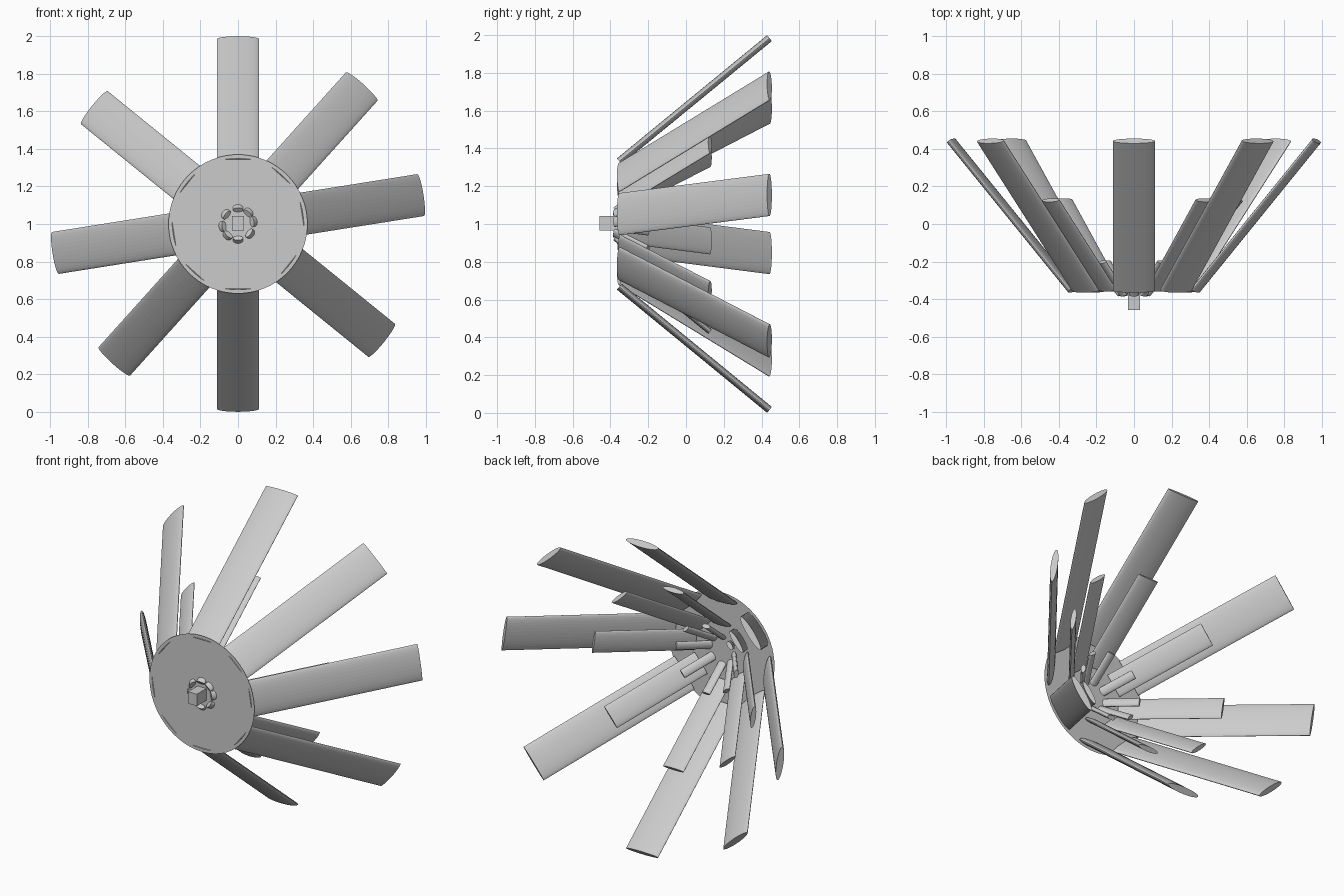
import bpy, math
from mathutils import Matrix, Vector

cube = bpy.data.objects.get("Cube")
if cube:
    bpy.data.objects.remove(cube, do_unlink=True)

gray = bpy.data.materials.new("plain_gray")
gray.use_nodes = True
gray.diffuse_color = (0.6, 0.6, 0.6, 1)
gray.node_tree.nodes["Principled BSDF"].inputs["Base Color"].default_value = (0.6, 0.6, 0.6, 1)

CENTER_Z = 1.0
DISC_Y = -0.363


def finish(name):
    ob = bpy.context.object
    ob.name = name
    ob.data.materials.append(gray)
    return ob


def petal(name, angle, start, end, width, thickness):
    """Flattened cylinder between two (radius, y) points, turned about the y axis."""
    radial = Vector((math.cos(angle), 0, math.sin(angle)))
    back = Vector((0, 1, 0))
    a = radial * start[0] + back * start[1]
    b = radial * end[0] + back * end[1]
    axis = (b - a).normalized()
    side = radial.cross(back)
    normal = axis.cross(side)
    bpy.ops.mesh.primitive_cylinder_add(vertices=32, radius=0.5, depth=1)
    ob = finish(name)
    frame = Matrix((side * width, normal * thickness, b - a)).transposed().to_4x4()
    frame.translation = (a + b) / 2 + Vector((0, 0, CENTER_Z))
    ob.data.transform(frame)


# Front disc
bpy.ops.mesh.primitive_circle_add(vertices=64, radius=0.37, fill_type="NGON",
                                  location=(0, DISC_Y, CENTER_Z),
                                  rotation=(math.pi / 2, 0, 0))
finish("front_disc")

# Centre block
bpy.ops.mesh.primitive_cube_add(size=1, location=(0, -0.411, CENTER_Z + 0.004))
finish("centre_block").scale = (0.062, 0.096, 0.076)

# Three rings of petals: start and end as (radius, y), width, thickness
rings = {
    "outer_petal": ((0.332, -0.353), (0.984, 0.442), 0.226, 0.04),
    "middle_petal": ((0.18, -0.35), (0.57, 0.127), 0.145, 0.03),
    "inner_petal": ((0.075, -0.377), (0.215, -0.202), 0.055, 0.027),
}
for name, shape in rings.items():
    for half in (0, 180):
        for degrees in (90, 48, 9, -39):
            petal(f"{name}_{degrees + half}", math.radians(degrees + half), *shape)
